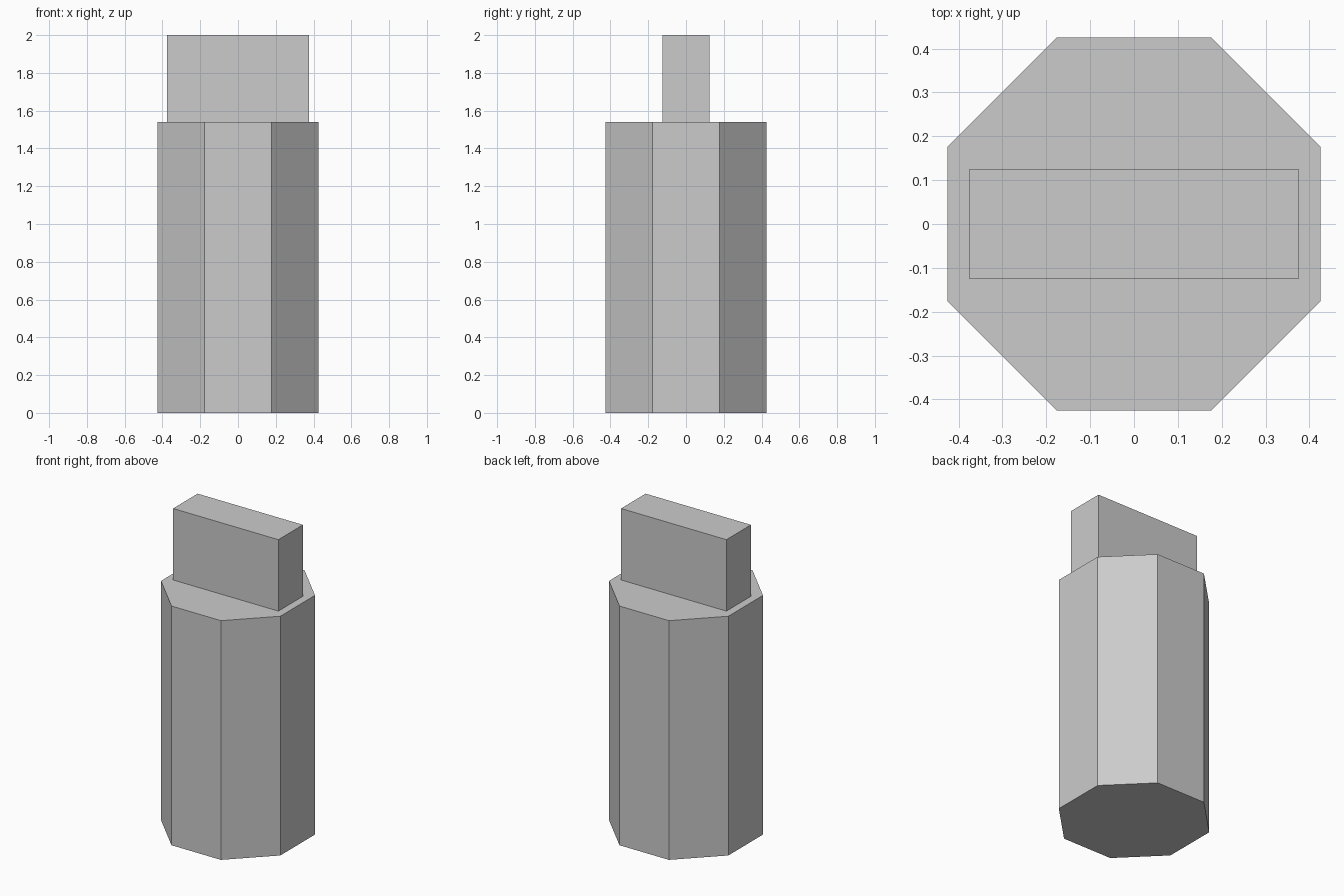
import bpy
from math import cos, pi

if "Cube" in bpy.data.objects:
    bpy.data.objects.remove(bpy.data.objects["Cube"])

BODY_HEIGHT = 1.54
TOTAL_HEIGHT = 2.0
HALF_WIDTH = 0.425  # across the flats


def apply_transform(obj):
    bpy.ops.object.transform_apply(location=False, rotation=True, scale=True)
    return obj


# Octagonal body, flats facing the axes
bpy.ops.mesh.primitive_cylinder_add(
    vertices=8, radius=HALF_WIDTH / cos(pi / 8), depth=BODY_HEIGHT,
    location=(0, 0, BODY_HEIGHT / 2), rotation=(0, 0, pi / 8))
body = apply_transform(bpy.context.object)
body.name = "octagonal_body"

# Flat rectangular tab standing on the body
tab_height = TOTAL_HEIGHT - BODY_HEIGHT
bpy.ops.mesh.primitive_cube_add(
    size=1, location=(0, 0, BODY_HEIGHT + tab_height / 2))
bpy.context.object.scale = (0.75, 0.25, tab_height)
tab = apply_transform(bpy.context.object)
tab.name = "top_tab"
